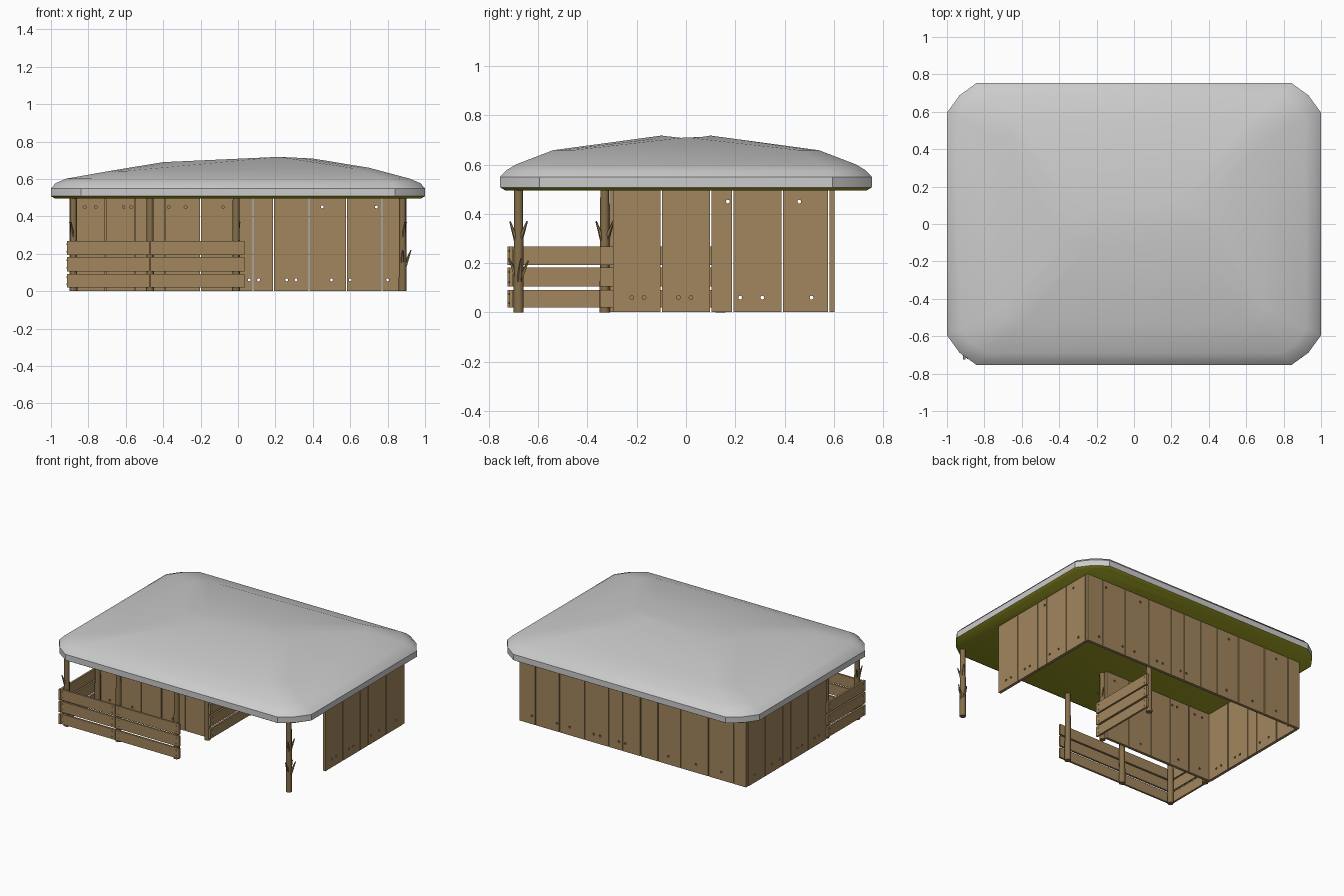
import bpy, bmesh, math
from mathutils import Vector, Matrix

if "Cube" in bpy.data.objects:
    bpy.data.objects.remove(bpy.data.objects["Cube"])


def material(name, rgb):
    m = bpy.data.materials.new(name)
    m.diffuse_color = (*rgb, 1)
    m.use_nodes = True
    m.node_tree.nodes["Principled BSDF"].inputs["Base Color"].default_value = m.diffuse_color
    return m


PLANK = material("plank wood", (0.36, 0.24, 0.11))
LOG = material("log wood", (0.24, 0.16, 0.07))
OLIVE = material("olive lining", (0.36, 0.36, 0.02))
ROOF = material("roof grey", (0.8, 0.8, 0.8))


def finish(bm, name, *mats, smooth=None):
    bmesh.ops.recalc_face_normals(bm, faces=bm.faces[:])
    me = bpy.data.meshes.new(name)
    bm.to_mesh(me)
    bm.free()
    ob = bpy.data.objects.new(name, me)
    bpy.context.collection.objects.link(ob)
    for m in mats:
        me.materials.append(m)
    if smooth:
        bpy.ops.object.select_all(action='DESELECT')
        ob.select_set(True)
        bpy.context.view_layer.objects.active = ob
        bpy.ops.object.shade_smooth_by_angle(angle=math.radians(smooth))
    return ob


def box(bm, lo, hi):
    lo, hi = Vector(lo), Vector(hi)
    m = Matrix.Translation((lo + hi) / 2) @ Matrix.Diagonal((*(hi - lo), 1))
    bmesh.ops.create_cube(bm, size=1, matrix=m)


def rod(bm, a, b, r1, r2, sides=8):
    a, b = Vector(a), Vector(b)
    rot = (b - a).to_track_quat('Z', 'Y').to_matrix().to_4x4()
    bmesh.ops.create_cone(bm, cap_ends=True, segments=sides, radius1=r1, radius2=r2,
                          depth=(b - a).length, matrix=Matrix.Translation((a + b) / 2) @ rot)


# Roof: lofted chamfered rings, with an olive lining underneath
def ring(hx, hy, cx, cy, z):
    q = [(hx, hy - cy), (hx - .42 * cx, hy - .42 * cy), (hx - cx, hy)]
    pts = q + [(-x, y) for x, y in q[::-1]] + [(-x, -y) for x, y in q] + [(x, -y) for x, y in q[::-1]]
    return [(x, y, z(x)) for x, y in pts]


def crest(x):
    return .698 + (x + .22) * .0455 if x < .22 else .718 - (x - .22) * .05


rings = [
    ring(.98, .735, .15, .15, lambda x: .496),
    ring(1.0, .755, .16, .16, lambda x: .508),
    ring(1.0, .755, .16, .16, lambda x: .55),
    ring(.975, .73, .15, .15, lambda x: .577),
    ring(.92, .69, .13, .13, lambda x: .601),
    ring(.70, .54, .09, .09, lambda x: .65 + .014 * x),
    ring(.40, .10, .18, .08, crest),
]
bm = bmesh.new()
loops = [[bm.verts.new(p) for p in r] for r in rings]
bm.faces.new(loops[0]).material_index = 1
bm.faces.new(loops[-1])
for k, (a, b) in enumerate(zip(loops, loops[1:])):
    for i in range(12):
        j = (i + 1) % 12
        bm.faces.new((a[i], a[j], b[j], b[i])).material_index = 1 if k == 0 else 0
finish(bm, "roof", ROOF, OLIVE, smooth=35)


# Plank walls with small gaps and drilled nail holes
def wall(name, axis, pos, edges, low, high, t=.02):
    def pt(u, v, z):
        return (u, v, z) if axis == 'x' else (v, u, z)
    bm = bmesh.new()
    for a, b in zip(edges, edges[1:]):
        box(bm, pt(a + .003, pos - t / 2, .002), pt(b - .003, pos + t / 2, .5))
    ob = finish(bm, name, PLANK)
    bm = bmesh.new()
    for row, z in ((low, .06), (high, .45)):
        for u in row:
            rod(bm, pt(u, pos - .03, z), pt(u, pos + .03, z), .008, .008)
    cut = finish(bm, name + "_hole_cutter", PLANK)
    cut.hide_render = True
    cut.hide_viewport = True
    mod = ob.modifiers.new("nail holes", 'BOOLEAN')
    mod.operation = 'DIFFERENCE'
    mod.solver = 'EXACT'
    mod.object = cut


side_edges = [-.30, -.10, .10, .19, .39, .58]
side_low = [-.22, -.17, -.03, .02, .22, .31, .51]
wall("right_wall", 'y', .89, side_edges, side_low, [.17, .46])
wall("left_wall", 'y', -.89, side_edges, side_low, [.17, .46])
wall("back_wall", 'x', .592, [-.90, -.80, -.60, -.38, -.20, -.06, .08, .19, .38, .58, .77, .90],
     [-.7, -.5, -.28, .06, .11, .26, .31, .5, .6, .8], [-.7, -.3, .45, .74])
wall("inner_front_wall", 'x', -.30, [-.90, -.71, -.55, -.39, -.20, -.01],
     [-.8, -.62, -.3], [-.82, -.76, -.61, -.57, -.37, -.28, -.08])

# Round log posts
posts = {
    "front_left_post": (-.88, -.68), "front_middle_post": (-.47, -.68),
    "porch_entry_post": (-.01, -.68), "front_right_post": (.88, -.68),
    "wall_left_post": (-.88, -.33), "wall_end_post": (-.01, -.33),
    "inner_post": (-.01, .14),
}
for name, (x, y) in posts.items():
    bm = bmesh.new()
    rod(bm, (x, y, 0), (x, y, .5), .021, .018)
    if name in ("front_right_post", "front_left_post", "wall_end_post"):
        # broken branch stubs
        s = 1 if x > -.5 else -1
        for dx, dy, z0, z1 in ((.045, .01, .10, .22), (.015, -.035, .27, .37),
                               (.02, .035, .28, .37), (0, .04, .12, .21), (0, -.04, .13, .22)):
            if name == "front_right_post" or z0 > .2:
                rod(bm, (x, y, z0), (x + s * dx, y + dy, z1), .014, .003, 5)
    finish(bm, name, LOG, smooth=50)


# Three-rail plank fences, nailed to the posts
def fence(name, axis, pos, spans, nail_side):
    def pt(u, v, z):
        return (u, v, z) if axis == 'x' else (v, u, z)
    bm = bmesh.new()
    for z0, z1 in ((.02, .092), (.106, .182), (.192, .268)):
        for a, b in spans:
            box(bm, pt(a, pos - .007, z0), pt(b, pos + .007, z1))
            for u in (a + .025, b - .025):
                for z in (z0 + .018, z1 - .018):
                    rod(bm, pt(u, pos, z), pt(u, pos + nail_side * .011, z), .004, .004, 6)
    finish(bm, name, PLANK)


fence("front_fence", 'x', -.71, [(-.915, -.472), (-.468, .035)], -1)
fence("left_fence", 'y', -.907, [(-.725, -.30)], -1)
fence("inner_fence", 'y', .02, [(-.35, .16)], 1)
